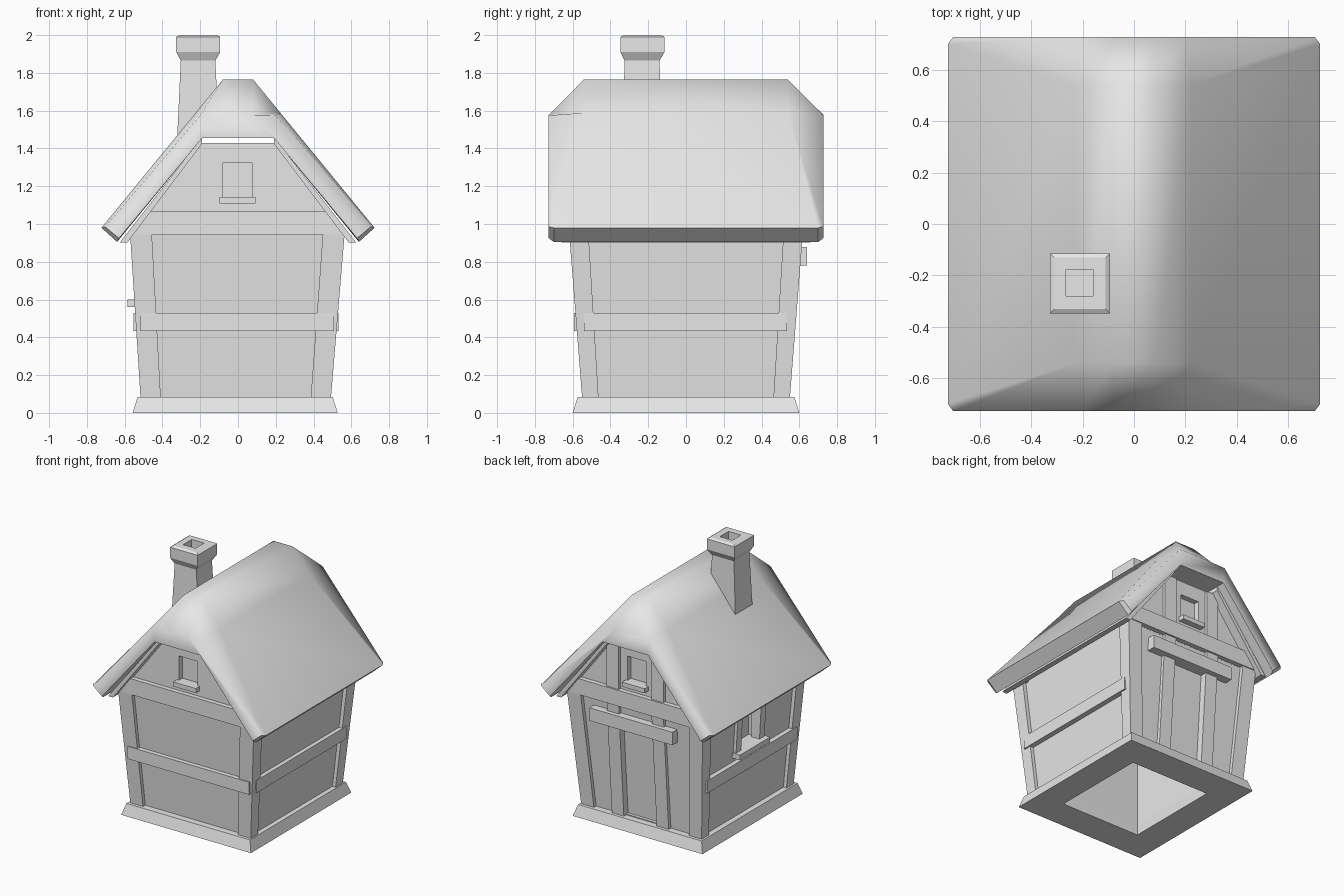
import bpy
import bmesh

cube = bpy.data.objects.get("Cube")
if cube:
    bpy.data.objects.remove(cube, do_unlink=True)

grey = bpy.data.materials.new("plain grey")
grey.use_nodes = True
grey.diffuse_color = (0.8, 0.8, 0.8, 1)
grey.node_tree.nodes["Principled BSDF"].inputs["Base Color"].default_value = (0.8, 0.8, 0.8, 1)


def loft(name, rings, cyclic=False):
    """Skin a list of equal point rings; close it with caps or back onto itself."""
    bm = bmesh.new()
    loops = [[bm.verts.new(p) for p in ring] for ring in rings]
    n = len(loops[0])
    pairs = list(zip(loops, loops[1:]))
    if cyclic:
        pairs.append((loops[-1], loops[0]))
    else:
        bm.faces.new(loops[0])
        bm.faces.new(loops[-1])
    for a, b in pairs:
        for i in range(n):
            j = (i + 1) % n
            bm.faces.new((a[i], a[j], b[j], b[i]))
    bmesh.ops.recalc_face_normals(bm, faces=bm.faces)
    mesh = bpy.data.meshes.new(name)
    bm.to_mesh(mesh)
    bm.free()
    mesh.materials.append(grey)
    ob = bpy.data.objects.new(name, mesh)
    bpy.context.collection.objects.link(ob)
    return ob


def rect(x0, x1, y0, y1, z):
    return [(x0, y0, z), (x1, y0, z), (x1, y1, z), (x0, y1, z)]


def box(name, x0, x1, y0, y1, z0, z1):
    return loft(name, [rect(x0, x1, y0, y1, z0), rect(x0, x1, y0, y1, z1)])


def prism(name, profile, y0, y1):
    return loft(name, [[(x, y, z) for x, z in profile] for y in (y0, y1)])


def cut(target, cutter):
    cutter.hide_render = True
    cutter.hide_viewport = True
    cutter.display_type = 'WIRE'
    mod = target.modifiers.new("opening", 'BOOLEAN')
    mod.operation = 'DIFFERENCE'
    mod.solver = 'EXACT'
    mod.object = cutter


# Flared plinth, open in the middle
loft("plinth", [rect(-0.558, 0.528, -0.6, 0.6, 0),
                rect(-0.532, 0.502, -0.574, 0.574, 0.083),
                rect(-0.34, 0.32, -0.37, 0.37, 0.083),
                rect(-0.34, 0.32, -0.37, 0.37, 0)], cyclic=True)

# Hollow walls leaning outward
walls = loft("walls", [rect(-0.49, 0.466, -0.523, 0.523, 0.08),
                       rect(-0.543, 0.535, -0.59, 0.59, 0.95),
                       rect(-0.42, 0.41, -0.46, 0.46, 0.95),
                       rect(-0.34, 0.32, -0.37, 0.37, 0.08)], cyclic=True)
cut(walls, box("window_cutter", -0.7, -0.44, -0.12, 0.14, 0.6, 0.87))
cut(walls, loft("door_cutter", [rect(-0.14, 0.14, 0.5, 0.7, 0.09),
                                rect(-0.14, 0.14, 0.55, 0.7, 0.8)]))

# Corner posts
for sx, bottom_x, top_x in ((-1, 0.516, 0.571), (1, 0.492, 0.564)):
    for sy, end in ((-1, "front"), (1, "back")):
        rings = []
        for x, y, wx, wy, z in ((bottom_x, 0.55, 0.107, 0.087, 0.08),
                                (top_x, 0.618, 0.115, 0.102, 0.945)):
            rings.append(rect(sx * x, sx * (x - wx), sy * y, sy * (y - wy), z))
        loft(f"{end}_{'left' if sx > 0 else 'right'}_post", rings)

# Horizontal rails on the front and both sides
box("front_rail", -0.516, 0.508, -0.592, -0.5, 0.433, 0.528)
box("left_rail", 0.42, 0.533, -0.54, 0.535, 0.433, 0.528)
box("right_rail", -0.553, -0.44, -0.54, 0.535, 0.433, 0.528)

# Side window trim
box("side_window_sill", -0.585, -0.46, -0.17, 0.19, 0.56, 0.6)
for y, label in ((-0.13, "front"), (0.15, "back")):
    loft(f"side_window_{label}_jamb",
         [rect(-0.545, -0.48, y - 0.03, y + 0.03, 0.6),
          rect(-0.562, -0.48, y - 0.03, y + 0.03, 0.9)])

# Gables, tie beams and gable windows
gable_shape = [(-0.56, 0.94), (0.56, 0.94), (0.19, 1.43), (-0.19, 1.43)]
beam_shape = [(-0.565, 0.945), (0.565, 0.945), (0.47, 1.065), (-0.47, 1.065)]
for s, end in ((-1, "front"), (1, "back")):
    gable = prism(f"{end}_gable", gable_shape, s * 0.49, s * 0.59)
    cut(gable, box(f"{end}_gable_cutter", -0.08, 0.075, s * 0.55, s * 0.7, 1.13, 1.325))
    prism(f"{end}_tie_beam", beam_shape, s * 0.53, s * 0.625)
    box(f"{end}_gable_sill", -0.098, 0.092, s * 0.54, s * 0.635, 1.108, 1.142)

# Back door frame: posts run up into the gable, lintel across
for x, label in ((0.185, "left"), (-0.19, "right")):
    loft(f"door_{label}_post", [rect(x - 0.05, x + 0.05, 0.45, 0.55, 0.08),
                                rect(x - 0.05, x + 0.05, 0.52, 0.612, 0.945),
                                rect(x - 0.05, x + 0.05, 0.52, 0.612, 1.42)])
box("door_lintel", -0.335, 0.36, 0.55, 0.64, 0.78, 0.878)

# Rafter boards under the roof
for s, label in ((1, "left"), (-1, "right")):
    prism(f"{label}_rafter_board",
          [(s * x, z) for x, z in ((0.625, 0.903), (0.585, 0.903),
                                   (0.19, 1.425), (0.19, 1.46))], -0.66, 0.66)


# Thick roof with clipped ridge ends
def roof_section(end_y, ridge_y, eave, shoulder, ridge, tip):
    half = [(eave, end_y), (shoulder, ridge_y), (ridge, ridge_y)]
    inner = [((0.19, 1.455), ridge_y), (tip, end_y)]
    points = [(-x, y, z) for (x, z), y in half]
    points += [(x, y, z) for (x, z), y in reversed(half)]
    points += [(x, y, z) for (x, z), y in reversed(inner)]
    return points + [(-x, y, z) for (x, z), y in inner]


def roof_end(s):
    return roof_section(s * 0.727, s * 0.727, (0.703, 0.985), (0.2, 1.575),
                        (0.08, 1.578), (0.63, 0.925))


def roof_middle(s):
    return roof_section(s * 0.7, s * 0.54, (0.723, 0.98), (0.225, 1.588),
                        (0.08, 1.765), (0.64, 0.905))


roof = loft("roof", [roof_end(-1), roof_middle(-1), roof_middle(1), roof_end(1)])
for face in roof.data.polygons:
    face.use_smooth = face.normal.z > -0.3

# Chimney with flared cap and open flue
loft("chimney", [rect(-0.322, -0.1, -0.335, -0.13, 1.455),
                 rect(-0.303, -0.12, -0.325, -0.14, 1.865),
                 rect(-0.327, -0.094, -0.347, -0.114, 1.91),
                 rect(-0.327, -0.094, -0.347, -0.114, 1.99),
                 rect(-0.31, -0.11, -0.33, -0.13, 2.0),
                 rect(-0.264, -0.16, -0.28, -0.176, 2.0),
                 rect(-0.264, -0.16, -0.28, -0.176, 1.8)])
